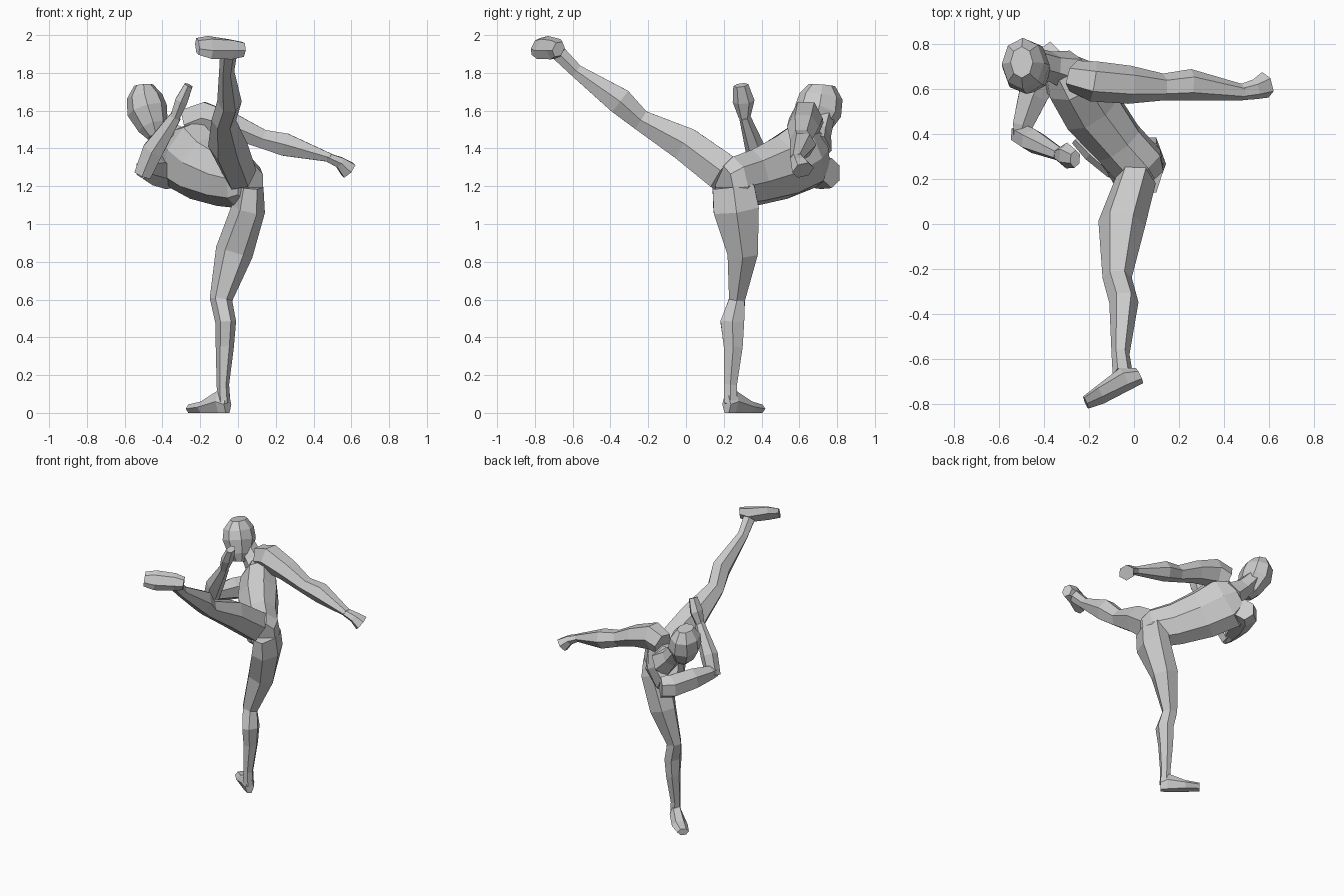
import bpy, bmesh, math
from mathutils import Vector


def loft(name, secs, ref, n=6, axis=None):
    """Faceted tube: secs are (x, y, z, half size along ref, half size across)."""
    bm = bmesh.new()
    pts = [Vector(s[:3]) for s in secs]
    fit = 1 / 0.866 if n == 6 else 1
    rings = []
    for i, s in enumerate(secs):
        t = Vector(axis) if axis else pts[min(i + 1, len(pts) - 1)] - pts[max(i - 1, 0)]
        t.normalize()
        u = Vector(ref)
        u = (u - t * u.dot(t)).normalized()
        v = t.cross(u)
        ring = []
        for k in range(n):
            a = 2 * math.pi * k / n
            ring.append(bm.verts.new(pts[i] + u * s[3] * math.cos(a) + v * s[4] * fit * math.sin(a)))
        rings.append(ring)
    for a, b in zip(rings, rings[1:]):
        for k in range(n):
            j = (k + 1) % n
            bm.faces.new((a[k], a[j], b[j], b[k]))
    bm.faces.new(rings[0][::-1])
    bm.faces.new(rings[-1])
    bmesh.ops.recalc_face_normals(bm, faces=bm.faces)
    me = bpy.data.meshes.new(name)
    bm.to_mesh(me)
    bm.free()
    ob = bpy.data.objects.new(name, me)
    bpy.context.collection.objects.link(ob)
    return ob


# Standing leg and foot
loft("standing_leg", [
    (-.075, .235, .05, .035, .035), (-.08, .235, .15, .033, .035),
    (-.07, .25, .35, .048, .05), (-.065, .245, .48, .055, .063),
    (-.09, .27, .60, .06, .042), (-.02, .30, .85, .10, .08),
    (.055, .265, 1.08, .09, .12), (.065, .25, 1.2, .07, .11)], (1, 0, 0))
loft("standing_foot", [
    (-.055, .215, .045, .03, .045), (-.09, .245, .06, .045, .06),
    (-.18, .33, .03, .055, .03), (-.25, .39, .022, .04, .022)],
    (.65, .75, 0), axis=(-.75, .65, 0))

# Kicking leg and foot
loft("kicking_leg", [
    (.01, .20, 1.27, .09, .10), (-.055, 0, 1.42, .105, .09),
    (-.075, -.24, 1.55, .065, .055), (-.045, -.35, 1.65, .065, .07),
    (-.06, -.58, 1.81, .04, .035), (-.05, -.67, 1.90, .045, .04)], (1, 0, 0))
loft("kicking_foot", [
    (.025, -.675, 1.925, .045, .03), (-.04, -.69, 1.925, .06, .045),
    (-.15, -.76, 1.935, .068, .03), (-.215, -.795, 1.94, .05, .02)],
    (0, .5, .86), axis=(-.88, -.45, .1))

# Torso from pelvis to collar, neck and head
loft("torso", [
    (.065, .20, 1.21, .10, .085), (.03, .25, 1.22, .14, .12), (-.07, .36, 1.245, .155, .12),
    (-.19, .51, 1.30, .18, .14), (-.28, .64, 1.37, .20, .125),
    (-.33, .70, 1.41, .13, .08)], (.47, -.31, .83), n=8)
loft("neck", [
    (-.29, .68, 1.41, .10, .08), (-.37, .70, 1.48, .07, .06),
    (-.45, .72, 1.57, .06, .06)], (.3, -.3, .8))
loft("head", [
    (-.435, .65, 1.46, .045, .05), (-.45, .67, 1.51, .08, .09),
    (-.48, .70, 1.60, .108, .125), (-.495, .715, 1.675, .095, .115),
    (-.50, .72, 1.735, .05, .07)], (1, 0, 0), n=8)

# Arm stretched out sideways
loft("stretched_arm", [
    (-.27, .66, 1.53, .07, .08), (-.18, .635, 1.56, .09, .085),
    (-.02, .62, 1.515, .085, .065), (.13, .61, 1.45, .06, .05),
    (.25, .62, 1.42, .07, .06), (.49, .585, 1.35, .035, .022)], (0, 1, 0))
loft("stretched_hand", [
    (.47, .585, 1.355, .035, .022), (.54, .60, 1.325, .045, .03),
    (.585, .62, 1.285, .06, .045)], (0, 1, 0))

# Arm bent in front of the chest
loft("bent_upper_arm", [
    (-.33, .77, 1.27, .08, .06), (-.38, .72, 1.27, .085, .075),
    (-.45, .57, 1.285, .08, .065), (-.495, .44, 1.29, .055, .045),
    (-.50, .38, 1.285, .045, .035)], (0, 0, 1))
loft("bent_forearm", [
    (-.505, .40, 1.26, .05, .045), (-.45, .37, 1.39, .055, .055),
    (-.33, .31, 1.57, .03, .03)], (0, 1, 0))
loft("bent_hand", [
    (-.335, .31, 1.56, .03, .025), (-.30, .305, 1.65, .058, .033),
    (-.262, .29, 1.735, .04, .022)], (0, 1, 0))
